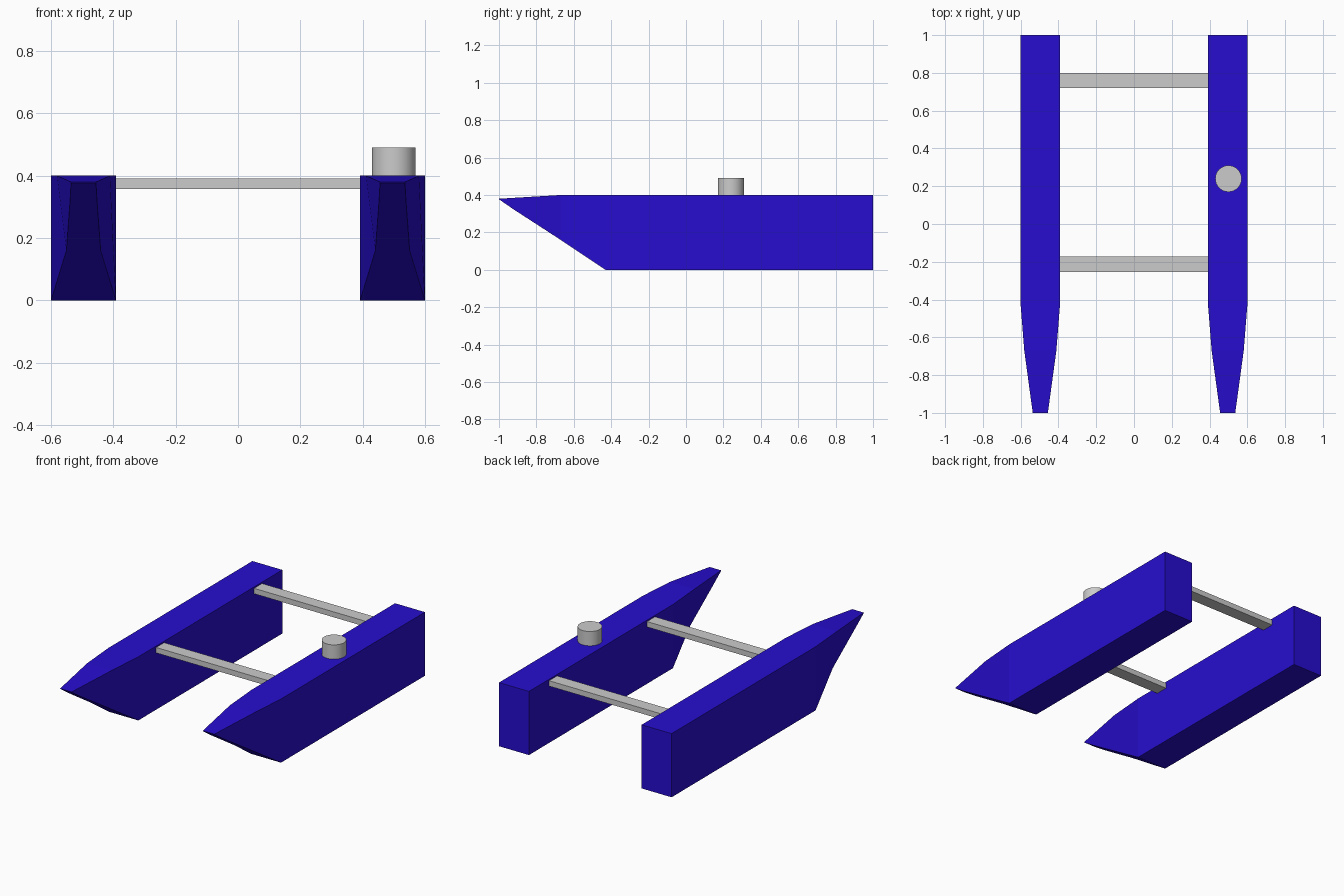
import bpy, bmesh

if "Cube" in bpy.data.objects:
    bpy.data.objects.remove(bpy.data.objects["Cube"])

blue = bpy.data.materials.new("blue_paint")
blue.diffuse_color = (0.02, 0.004, 0.62, 1)
blue.use_nodes = True
blue.node_tree.nodes["Principled BSDF"].inputs["Base Color"].default_value = blue.diffuse_color


def make_hull(name, cx):
    # Stations stern to bow: y, bottom z, bottom half width, top z, top half width
    stations = [(1.0, 0.0, 0.104, 0.40, 0.104),
                (-0.43, 0.0, 0.104, 0.40, 0.104),
                (-0.67, 0.16, 0.055, 0.40, 0.085),
                (-0.92, 0.322, 0.043, 0.385, 0.051),
                (-1.0, 0.377, 0.04, 0.38, 0.04)]
    bm = bmesh.new()
    rings = []
    for y, zb, wb, zt, wt in stations:
        rings.append([bm.verts.new((cx + x, y, z)) for x, z in
                      ((-wb, zb), (wb, zb), (wt, zt), (-wt, zt))])
    for a, b in zip(rings, rings[1:]):
        for i in range(4):
            j = (i + 1) % 4
            bm.faces.new((a[i], a[j], b[j], b[i]))
    bm.faces.new(rings[0])
    bm.faces.new(rings[-1])
    bmesh.ops.recalc_face_normals(bm, faces=bm.faces)
    mesh = bpy.data.meshes.new(name)
    bm.to_mesh(mesh)
    bm.free()
    mesh.materials.append(blue)
    bpy.context.collection.objects.link(bpy.data.objects.new(name, mesh))


# Twin hulls
make_hull("left_hull", -0.496)
make_hull("right_hull", 0.496)

# Crossbars joining the hulls
for name, y in (("front_crossbar", -0.213), ("rear_crossbar", 0.76)):
    bpy.ops.mesh.primitive_cube_add(size=1, location=(0, y, 0.374))
    bar = bpy.context.object
    bar.name = name
    bar.scale = (0.79, 0.08, 0.034)

# Round sensor post on the right hull
bpy.ops.mesh.primitive_cylinder_add(vertices=32, radius=0.07, depth=0.09,
                                    location=(0.5, 0.24, 0.445))
post = bpy.context.object
post.name = "deck_post"
bpy.ops.object.shade_smooth_by_angle()
